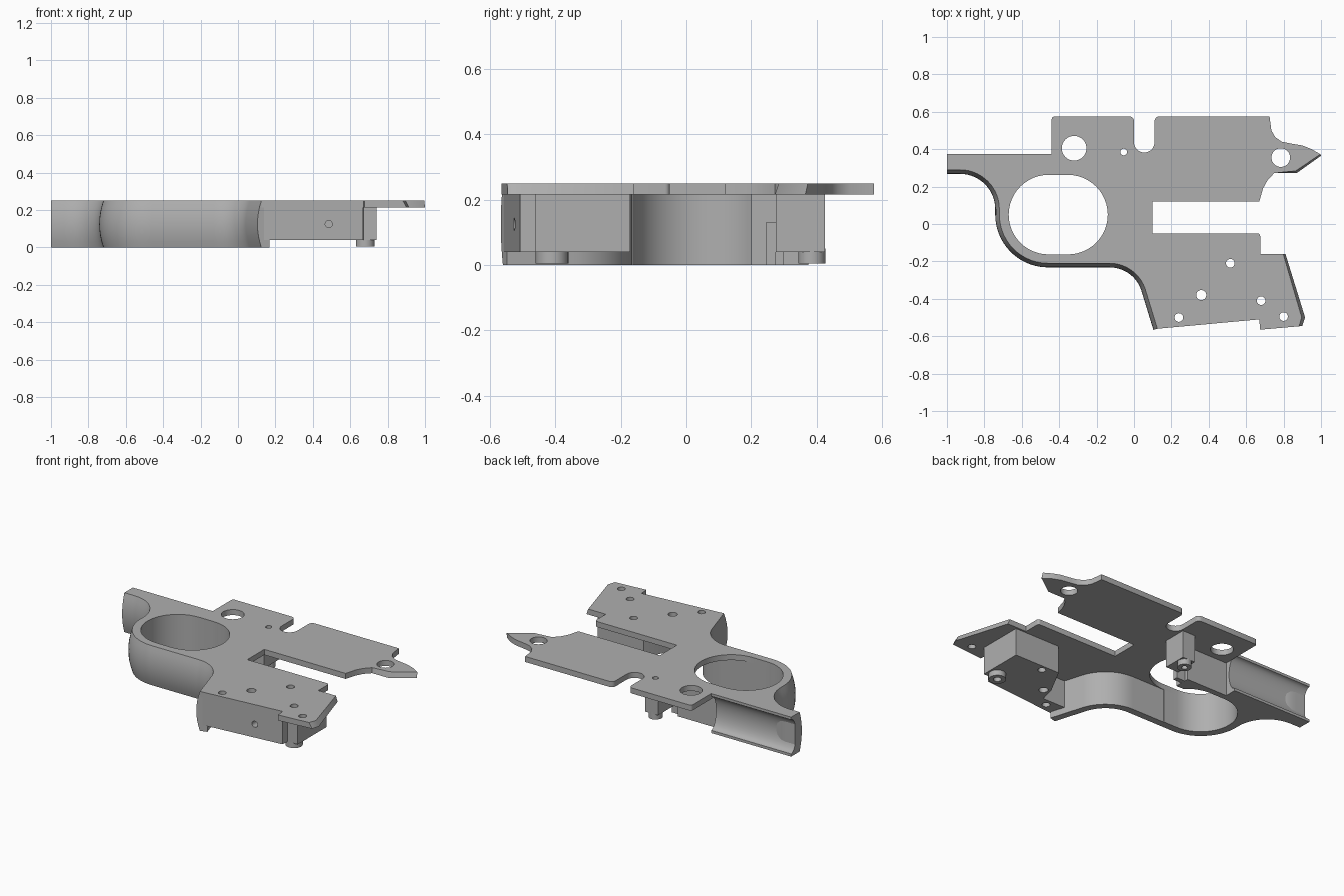
import bpy, bmesh
from math import sin, cos, radians
from mathutils import Vector

cube = bpy.data.objects.get("Cube")
if cube:
    bpy.data.objects.remove(cube)

grey = bpy.data.materials.new("plain_grey")
grey.use_nodes = True
COLOUR = (0.43, 0.43, 0.43, 1)
grey.diffuse_color = COLOUR
grey.node_tree.nodes["Principled BSDF"].inputs["Base Color"].default_value = COLOUR


def finish(name, bm):
    bmesh.ops.recalc_face_normals(bm, faces=bm.faces)
    mesh = bpy.data.meshes.new(name)
    bm.to_mesh(mesh)
    bm.free()
    mesh.materials.append(grey)
    mesh.shade_smooth()
    mesh.set_sharp_from_angle(angle=radians(32))
    ob = bpy.data.objects.new(name, mesh)
    bpy.context.collection.objects.link(ob)
    return ob


def arc(cx, cy, r, a0, a1, n=14):
    steps = [radians(a0 + (a1 - a0) * i / n) for i in range(n + 1)]
    return [(cx + r * cos(a), cy + r * sin(a)) for a in steps]


def prism(name, pts, z0, z1, along_x=False, chamfer=()):
    """Extrude an outline; chamfer lists (corner, shift) for the top edge."""
    place = (lambda a, b, h: (h, a, b)) if along_x else (lambda a, b, h: (a, b, h))
    bm = bmesh.new()
    low = [bm.verts.new(place(*p, z0)) for p in pts]
    high = [bm.verts.new(place(*p, z1)) for p in pts]
    bm.faces.new(low)
    bm.faces.new(high)
    for i in range(len(pts)):
        j = (i + 1) % len(pts)
        bm.faces.new((low[i], low[j], high[j], high[i]))
    for corner, shift in chamfer:
        for v in high:
            if (v.co.xy - Vector(corner)).length < 0.005:
                v.co.xy += Vector(shift)
    return finish(name, bm)


def disc(name, x, y, r, z0, z1):
    return prism(name, arc(x, y, r, 0, 348.75, 31), z0, z1)


def cut(target, cutters):
    for c in cutters:
        c.hide_render = True
        mod = target.modifiers.new("cut", "BOOLEAN")
        mod.operation, mod.solver, mod.object = "DIFFERENCE", "EXACT", c
    deps = bpy.context.evaluated_depsgraph_get()
    mesh = bpy.data.meshes.new_from_object(target.evaluated_get(deps))
    target.modifiers.clear()
    target.data = mesh
    mesh.set_sharp_from_angle(angle=radians(32))
    for c in cutters:
        bpy.data.objects.remove(c)


# Shared front edge: tail sweep, loop, then front of the handle
sweep = arc(-0.93, 0.08, 0.21, 90, 0)
loop = arc(-0.46, 0.05, 0.26, 180, 270)
path = [(-1, 0.29)] + sweep + loop + arc(-0.13, -0.41, 0.2, 90, 15) + [(0.125, -0.56)]


def opening():
    return prism("opening_cutter", arc(-0.4575, 0.05, 0.2125, 90, 270, 24)
                 + arc(-0.3525, 0.05, 0.2125, -90, 90, 24), -0.1, 0.4)


HOLES = [(-0.32, 0.405, 0.066), (-0.055, 0.385, 0.018), (0.785, 0.355, 0.05),
         (0.515, -0.21, 0.023), (0.36, -0.38, 0.027), (0.24, -0.5, 0.023),
         (0.68, -0.41, 0.023), (0.8, -0.495, 0.023)]


def drills(holes):
    return [disc("drill", x, y, r, -0.1, 0.4) for x, y, r in holes]


# Top plate
outline = path + [
    (0.67, -0.51), (0.675, -0.565), (0.9, -0.545), (0.915, -0.5), (0.81, -0.16),
    (0.675, -0.16)]
outline += arc(0.66, -0.065, 0.015, 0, 90, 4) + [(0.1, -0.05), (0.1, 0.12), (0.67, 0.12)]
outline += [(0.69, 0.19), (0.715, 0.235), (0.75, 0.272), (0.87, 0.272), (1, 0.365)]
outline += [(0.95, 0.4), (0.9, 0.42), (0.84, 0.43), (0.79, 0.44), (0.755, 0.465), (0.735, 0.5)]
outline += [(0.725, 0.575)] + arc(0.135, 0.55, 0.025, 90, 180, 5)
outline += arc(0.055, 0.437, 0.055, 0, -180) + arc(-0.025, 0.55, 0.025, 0, 90, 5)
outline += arc(-0.425, 0.56, 0.015, 90, 180, 4) + [(-0.44, 0.33), (-1, 0.33)]
plate = prism("top_plate", outline, 0.215, 0.25, chamfer=[
    ((0.87, 0.272), (-0.005, 0.012)), ((1, 0.365), (-0.004, 0.008)),
    ((0.9, -0.545), (-0.018, -0.002)), ((0.915, -0.5), (-0.018, 0)),
    ((0.81, -0.16), (-0.012, 0))])
cut(plate, [opening()] + drills(HOLES))

# Bulged strap swept along the front edge
section = [(-0.022 * (1 - (z / 0.125 - 1) ** 2), z) for z in
           [0.25 * i / 8 for i in range(9)]] + [(0.045, 0.25), (0.045, 0)]
bm = bmesh.new()
rings = []
pts = [Vector(p) for p in path]
for i, p in enumerate(pts):
    t = (pts[min(i + 1, len(pts) - 1)] - pts[max(i - 1, 0)]).normalized()
    if i == 0:
        t = Vector((1, 0))
    side = Vector((-t.y, t.x))
    rings.append([bm.verts.new((*(p + side * d), z)) for d, z in section])
for a, b in zip(rings, rings[1:]):
    for k in range(len(section)):
        m = (k + 1) % len(section)
        bm.faces.new((a[k], a[m], b[m], b[k]))
bm.faces.new(rings[0])
bm.faces.new(rings[-1])
finish("front_strap", bm)

# Solid web around the loop opening
web = prism("loop_web", sweep + loop + [(-0.36, -0.2), (-0.36, 0.2), (-0.15, 0.2),
            (-0.15, 0.3), (-0.93, 0.3)], 0, 0.24)
cut(web, [opening()])

# Tail with a hollow channel along its back
channel = [(0.375 - 0.05 * sin(radians(a)), 0.125 - 0.108 * cos(radians(a)))
           for a in range(0, 181, 12)]
prism("tail_channel", [(0.295, 0), (0.375, 0)] + channel + [(0.375, 0.25), (0.295, 0.25)],
      -1, -0.44, along_x=True)

# Handle block with drilled holes
block = prism("handle_block", [
    (0.14, -0.557), (0.668, -0.508), (0.67, -0.46), (0.74, -0.46), (0.74, -0.172),
    (0.42, -0.172), (0.32, -0.36), (0.3, -0.455), (0.13, -0.455)], 0.04, 0.23)
side_hole = prism("side_drill", arc(0, 0.125, 0.019, 0, 345, 23), -0.6, -0.44)
for v in side_hole.data.vertices:
    x, z, y = v.co
    v.co = (x + 0.485, y, z)
side_hole.data.flip_normals()
cut(block, drills(HOLES[3:7]) + [side_hole])

# Locating bosses
boss = disc("handle_boss", 0.68, -0.41, 0.05, 0.005, 0.05)
cut(boss, drills([HOLES[6]]))
post = prism("rear_post", [(-0.1, 0.275), (-0.01, 0.275), (-0.01, 0.425), (-0.1, 0.425)],
             0.04, 0.23)
cut(post, drills([HOLES[1]]))
pin = disc("rear_post_boss", -0.055, 0.385, 0.041, 0.005, 0.05)
cut(pin, drills([HOLES[1]]))
prism("rear_rib", [(-0.2, 0.245), (-0.09, 0.245), (-0.09, 0.275), (-0.2, 0.275)], 0, 0.13)
